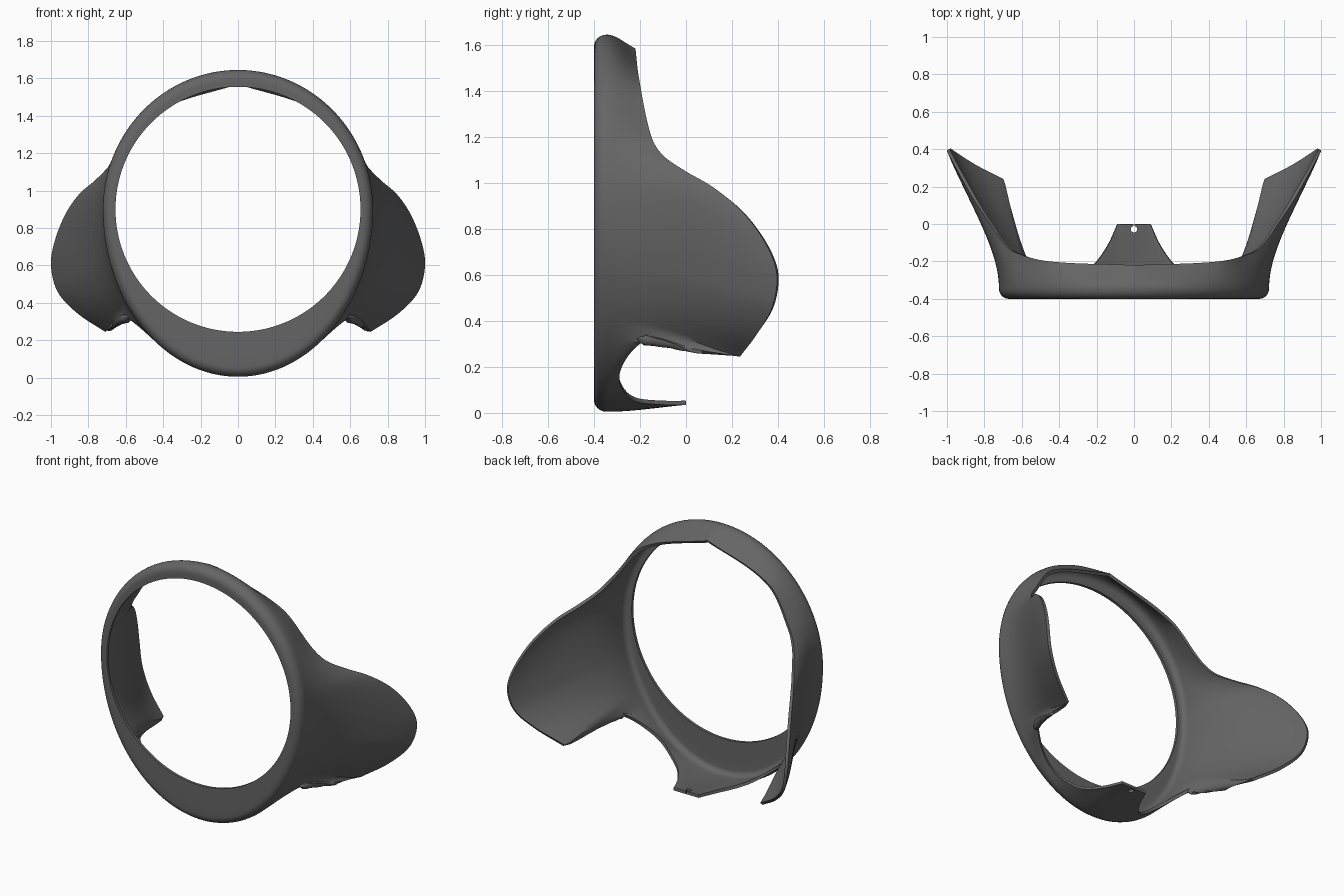
import bpy, math
from mathutils import Vector

cube = bpy.data.objects.get("Cube")
if cube:
    bpy.data.objects.remove(cube, do_unlink=True)

CENTRE_Z, FRONT_Y, HOLE_R = 0.9, -0.4, 0.655

# Rear edge of the shell: angle from the top, then x, y, z. Runs meet at sharp corners.
RUNS = [
    [(0, 0, -.22, 1.585), (40, .45, -.2, 1.43), (64, .64, -.15, 1.2), (71, .70, -.1, 1.12),
     (78, .77, 0, 1.05), (84, .85, .12, .98), (91, .925, .25, .87), (97, .98, .35, .73),
     (103, 1.0, .395, .6), (109, .965, .375, .46), (116, .86, .31, .345), (124, .71, .235, .245)],
    [(124, .71, .235, .245), (129, .67, .03, .28), (133, .62, -.13, .328), (138, .565, -.2, .30),
     (144, .485, -.26, .235), (152, .385, -.29, .155), (159, .29, -.265, .085),
     (164, .21, -.21, .047), (168, .14, -.11, .036), (172, .09, 0, .035)],
    [(172, .09, 0, .035), (180, 0, 0, .035)],
]


def sample_run(keys, step=1.0):
    """Smooth curve through the keys, sampled evenly by angle."""
    pts = [Vector(k) for k in keys]

    def slope(i):
        a, b = pts[max(i - 1, 0)], pts[min(i + 1, len(pts) - 1)]
        return (b - a) / (b[0] - a[0])

    out = []
    for i in range(len(pts) - 1):
        a, b = pts[i], pts[i + 1]
        span = b[0] - a[0]
        n = max(2, round(span / step))
        for j in range(n):
            t = j / n
            out.append(a * (2*t**3 - 3*t**2 + 1) + slope(i) * span * (t**3 - 2*t**2 + t)
                       + b * (3*t**2 - 2*t**3) + slope(i + 1) * span * (t**3 - t**2))
    return out


def column(angle, edge):
    """One profile from the round opening, over the rim, to the rear edge."""
    s, c = math.sin(math.radians(angle)), math.cos(math.radians(angle))
    height = 0.745 if c > 0 else 0.895
    inner = Vector((HOLE_R * s, FRONT_Y, CENTRE_Z + HOLE_R * c))
    outer = Vector((0.722 * s, FRONT_Y + 0.055, CENTRE_Z + height * c))
    radial = Vector((s, 0, c))
    front = outer - radial * 0.05
    front.y = FRONT_Y
    pts = [inner.lerp(front, i / 3) for i in range(3)]
    for i in range(6):                        # rounded front corner
        a = i / 6 * math.pi / 2
        pts.append(front + radial * 0.05 * math.sin(a) + Vector((0, 0.055 * (1 - math.cos(a)), 0)))
    chord = edge - outer
    c1 = outer + Vector((0, max(chord.y, 0.03) * 0.34, 0))
    c2 = edge - chord * 0.34
    for i in range(17):                       # flank sweeping back
        t = i / 16
        u = 1 - t
        pts.append(outer * u**3 + c1 * 3*u*u*t + c2 * 3*u*t*t + edge * t**3)
    return pts


# Half shell, mirrored and thickened
stations = [p for run in RUNS for p in sample_run(run)] + [Vector(RUNS[-1][-1])]
columns = [column(p[0], Vector(p[1:])) for p in stations]
rows = len(columns[0])
verts = [v for col in columns for v in col]
faces = []
for i in range(len(columns) - 1):
    for j in range(rows - 1):
        a = i * rows + j
        faces.append((a, a + 1, a + rows + 1, a + rows))
mesh = bpy.data.meshes.new("collar_shell")
mesh.from_pydata(verts, [], faces)
mesh.update()
if mesh.polygons[0].normal.y > 0:
    mesh.flip_normals()
shell = bpy.data.objects.new("collar_shell", mesh)
bpy.context.collection.objects.link(shell)

mat = bpy.data.materials.new("dark_grey")
mat.use_nodes = True
grey = (0.13, 0.13, 0.13, 1)
mat.diffuse_color = grey
mat.node_tree.nodes["Principled BSDF"].inputs["Base Color"].default_value = grey
mesh.materials.append(mat)

mirror = shell.modifiers.new("mirror", 'MIRROR')
mirror.merge_threshold = 0.0005
solid = shell.modifiers.new("thickness", 'SOLIDIFY')
solid.thickness, solid.offset = 0.018, -1

# Keyhole in the rear tab: round hole and a narrow slit
bpy.ops.mesh.primitive_cylinder_add(vertices=24, radius=0.017, depth=0.3, location=(0, -0.028, 0.04))
hole = bpy.context.object
bpy.ops.mesh.primitive_cube_add(size=1, location=(0, 0, 0.04))
slit = bpy.context.object
slit.scale = (0.008, 0.05, 0.28)
cutters = [hole, slit]
for cutter in cutters:
    cutter.name = "keyhole_cutter"
    cutter.hide_render = True
    cut = shell.modifiers.new("keyhole", 'BOOLEAN')
    cut.operation, cut.object, cut.solver = 'DIFFERENCE', cutter, 'EXACT'

bpy.ops.object.select_all(action='DESELECT')
shell.select_set(True)
bpy.context.view_layer.objects.active = shell
for name in [m.name for m in shell.modifiers]:
    bpy.ops.object.modifier_apply(modifier=name)
for cutter in cutters:
    bpy.data.objects.remove(cutter, do_unlink=True)
bpy.ops.object.shade_smooth_by_angle(angle=math.radians(35))
